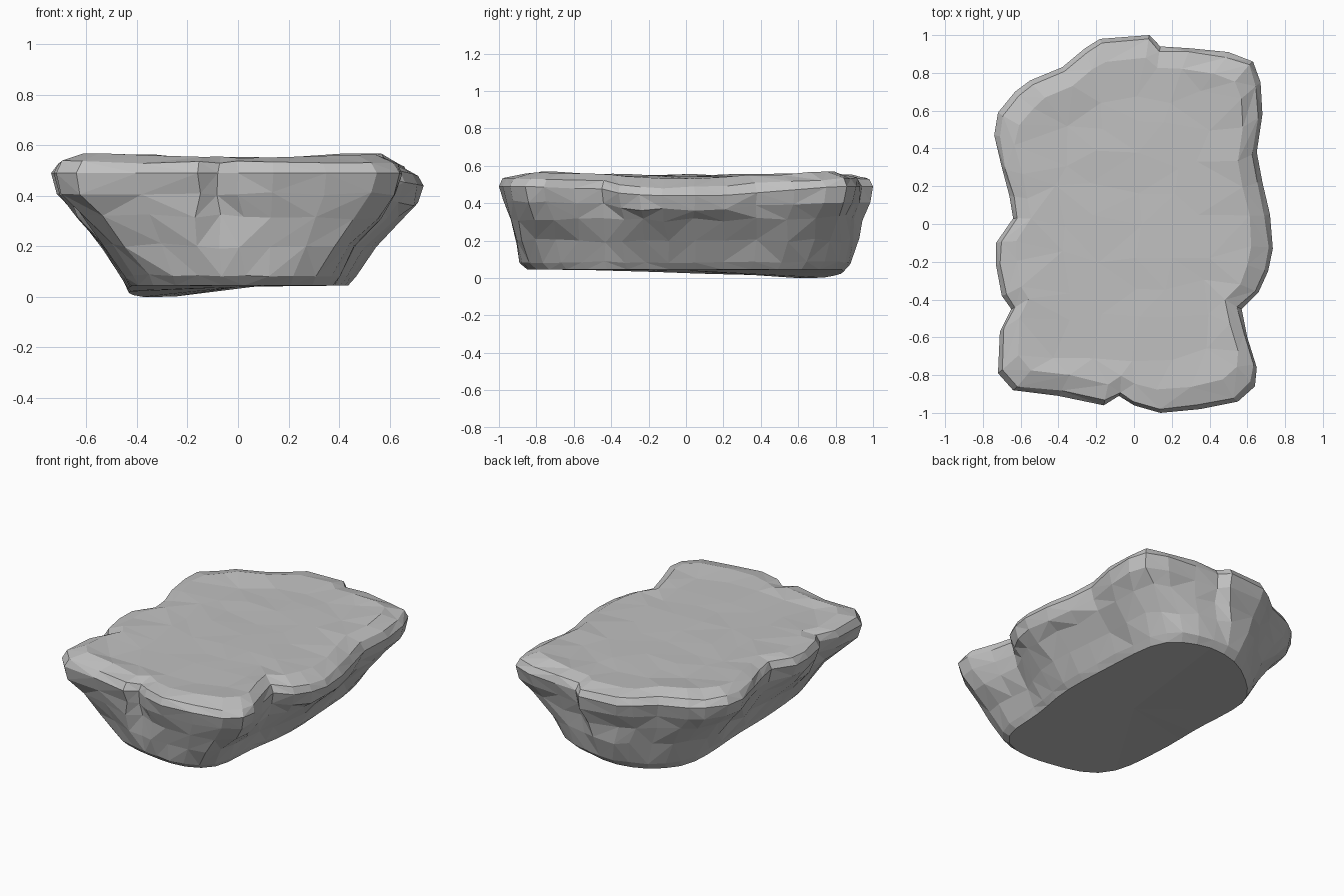
import bpy
import bmesh
import random
from mathutils import Vector
from mathutils.geometry import delaunay_2d_cdt

random.seed(7)

default_cube = bpy.data.objects.get("Cube")
if default_cube:
    bpy.data.objects.remove(default_cube, do_unlink=True)

# One stone colour
stone = bpy.data.materials.new("stone grey")
stone.use_nodes = True
grey = (0.53, 0.53, 0.53, 1)
stone.diffuse_color = grey
stone.node_tree.nodes["Principled BSDF"].inputs["Base Color"].default_value = grey
stone.node_tree.nodes["Principled BSDF"].inputs["Roughness"].default_value = 0.9

# Widest outline of the slab, counterclockwise, in hundredths
outline = [Vector(p) / 100 for p in (
    (14, -100), (35, -98), (55, -94), (64, -86), (65, -76), (60, -60),
    (57, -45), (66, -36), (71, -25), (73.5, -13), (72, 5), (68, 22),
    (65, 38), (68, 58), (67, 75), (63, 86), (50, 91), (30, 93),
    (14, 94), (8, 100), (-18, 98), (-26, 93), (-38, 83), (-55, 76),
    (-63, 70), (-72, 59), (-74, 47), (-70, 30), (-66, 15), (-64, 3),
    (-73, -10), (-73, -22), (-70, -38), (-65, -45), (-71, -57), (-72, -79),
    (-64, -88), (-40, -91), (-16, -96), (-8, -91), (0, -96),
)]
count = len(outline)

# Cross-section from base to rim: x scale, y scale, height, roughness, notch fade
section = [
    (0.62, 0.88, 0.045, 0.0, 1.0),
    (0.66, 0.92, 0.085, 0.005, 1.0),
    (0.755, 0.94, 0.20, 0.014, 0.6),
    (0.89, 0.955, 0.32, 0.014, 0.3),
    (0.97, 0.98, 0.41, 0.008, 0.0),
    (1.0, 1.0, 0.49, 0.0, 0.0),
    (0.965, 0.975, 0.532, 0.006, 0.0),
    (0.85, 0.88, 0.553, 0.005, 0.0),
]


def clamp(value):
    return max(0.0, min(1.0, value))


def smoothed(points, passes):
    """Average neighbouring points so the notches fade out."""
    for _ in range(passes):
        points = [(points[i - 1] + 2 * p + points[(i + 1) % count]) / 4
                  for i, p in enumerate(points)]
    return points


def base_dip(x, y):
    """The underside sags towards the back right corner."""
    return (0.05 * clamp((0.1 - x) / 0.4) * clamp((y + 0.6) / 1.3)
            * clamp((x + 0.55) / 0.15))


def rim_height(x, y, height):
    """The left lip hangs lower, the corners rise slightly."""
    lip = 0.05 * clamp((x - 0.5) / 0.15) * clamp(1.3 - abs(y) * 1.6)
    corner = 0.022 * clamp(abs(x) * 2 - 0.3) * clamp(abs(y) * 2 - 0.7)
    weight = clamp((height - 0.3) / 0.12)
    top = clamp((height - 0.53) / 0.02)
    return corner * top - lip * weight * (1 - 0.5 * top)


# Rings of the slab
bm = bmesh.new()
soft_outline = smoothed(outline, 4)
rings = []
for scale_x, scale_y, height, rough, fade in section:
    ring = []
    for sharp, soft in zip(outline, soft_outline):
        point = sharp.lerp(soft, fade)
        x, y = point.x * scale_x, point.y * scale_y
        z = height - base_dip(x, y) * clamp(1 - (height - 0.05) / 0.15)
        z = max(0.0, z + rim_height(x, y, height))
        noise = Vector([random.uniform(-rough, rough) for _ in range(3)])
        ring.append(bm.verts.new(Vector((x, y, z)) + noise))
    rings.append(ring)

# Faceted sides, with randomly turned diagonals
for lower, upper in zip(rings, rings[1:]):
    for i in range(count):
        j = (i + 1) % count
        a, b, c, d = lower[i], lower[j], upper[j], upper[i]
        if random.random() < 0.5:
            triangles = (a, b, c), (a, c, d)
        else:
            triangles = (a, b, d), (b, c, d)
        for triangle in triangles:
            bm.faces.new(triangle)

# Uneven upper surface: scattered points joined to the inner rim
inner = rings[-1]
flat = [v.co.xy for v in inner]
scatter = []
for column in range(-2, 3):
    for row in range(-4, 5):
        x = column * 0.19 + random.uniform(-0.05, 0.05)
        y = row * 0.17 + random.uniform(-0.05, 0.05)
        if column == -2 and row == 4:
            continue
        z = 0.545 + random.uniform(-0.004, 0.004)
        scatter.append(bm.verts.new((x, y, z)))
        flat.append(Vector((x, y)))
joined = delaunay_2d_cdt(flat, [], [list(range(count))], 1, 0.00001)
surface = inner + scatter
for face in joined[2]:
    bm.faces.new([surface[joined[3][i][0]] for i in face])

# Underside
under = bm.verts.new((0, 0, 0.04))
for i in range(count):
    bm.faces.new((rings[0][(i + 1) % count], rings[0][i], under))

bmesh.ops.recalc_face_normals(bm, faces=bm.faces)
mesh = bpy.data.meshes.new("rock_slab")
bm.to_mesh(mesh)
bm.free()
mesh.materials.append(stone)
rock = bpy.data.objects.new("rock_slab", mesh)
bpy.context.scene.collection.objects.link(rock)
